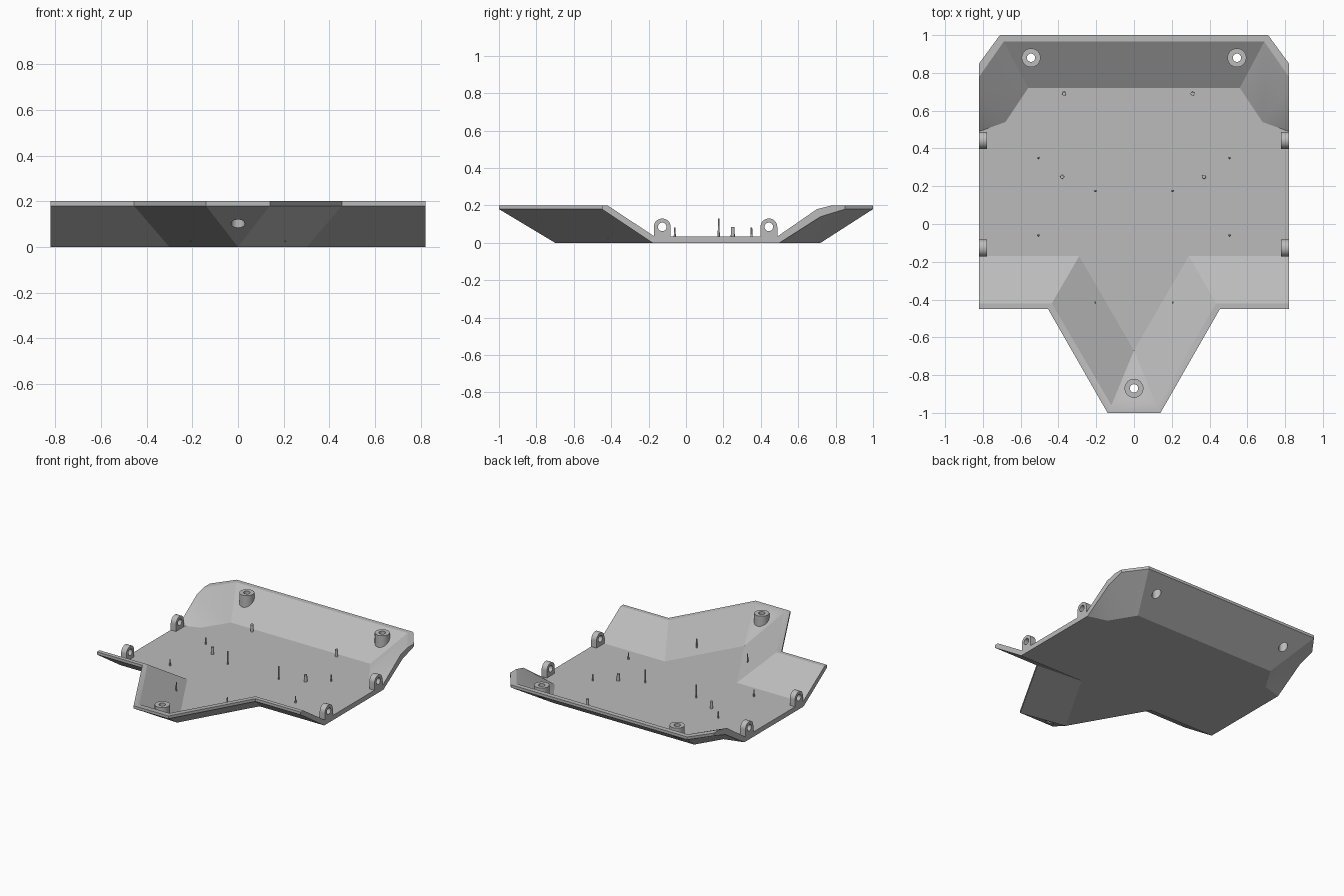
import bpy, bmesh, math
from mathutils import Matrix, Vector

cube = bpy.data.objects.get("Cube")
if cube:
    bpy.data.objects.remove(cube)

grey = bpy.data.materials.new("mid grey")
grey.use_nodes = True
grey.diffuse_color = (0.5, 0.5, 0.5, 1)
grey.node_tree.nodes["Principled BSDF"].inputs["Base Color"].default_value = grey.diffuse_color

RIM, LIP, FLOOR, HALF = 0.2, 0.18, 0.035, 0.82


def finish(name, bm):
    """Turn a bmesh into a grey object with sharp edges kept."""
    bmesh.ops.recalc_face_normals(bm, faces=bm.faces)
    mesh = bpy.data.meshes.new(name)
    bm.to_mesh(mesh)
    bm.free()
    mesh.materials.append(grey)
    obj = bpy.data.objects.new(name, mesh)
    bpy.context.collection.objects.link(obj)
    return obj


def select(obj):
    bpy.ops.object.select_all(action='DESELECT')
    obj.select_set(True)
    bpy.context.view_layer.objects.active = obj


def smooth(obj):
    select(obj)
    bpy.ops.object.shade_smooth_by_angle(angle=math.radians(30))


def cylinder(name, x, y, low, high, radius, top_radius=None, sides=32):
    bm = bmesh.new()
    bmesh.ops.create_cone(bm, cap_ends=True, segments=sides, radius1=radius,
                          radius2=top_radius or radius, depth=high - low,
                          matrix=Matrix.Translation((x, y, (low + high) / 2)))
    return finish(name, bm)


def cut(obj, cutter):
    cutter.hide_render = True
    mod = obj.modifiers.new("hole", 'BOOLEAN')
    mod.operation, mod.solver, mod.object = 'DIFFERENCE', 'EXACT', cutter
    select(obj)
    bpy.ops.object.modifier_apply(modifier=mod.name)


# Corners of one half of the pan: a to f and m on the floor, the rest on the rim
under = dict(a=(0, -.7), b=(.3, -.18), c=(HALF, -.18), d=(HALF, .5), e=(.68, .54),
             f=(.57, .72), m=(0, .72), n=(0, -1), g=(.14, -1), h=(.455, -.45),
             i=(HALF, -.45), j=(HALF, .72), k=(HALF, .85), l=(.71, 1), o=(0, 1))
upper = dict(a=(0, -.67), b=(.29, -.17), c=(HALF, -.17), d=(HALF, .49), e=(.68, .54),
             f=(.56, .72), m=(0, .72), n=(0, -.96), g=(.12, -.96), h=(.435, -.42),
             i=(HALF, -.42), j=(HALF, .7), k=(HALF, .78), l=(.69, .965), o=(0, .965))


def raise_points(points, floor, rim, shoulder):
    heights = {key: floor for key in "abcdefm"}
    heights["j"] = shoulder
    return {key: (x, y, heights.get(key, rim)) for key, (x, y) in points.items()}


lower = raise_points(under, 0, LIP, .14)
edge = raise_points(under, RIM, RIM, RIM)
inner = raise_points(upper, FLOOR, RIM, LIP)

faces = []
for level in (lower, inner):
    for panel in ("abcdefm", "bhic", "aghb", "ang", "dje", "ejklf", "flom"):
        faces.append([level[key] for key in panel])
# Lip and flat rim around the raised panels
for p, q in ("ng", "gh", "hi", "kl", "lo"):
    faces.append([lower[p], lower[q], edge[q], edge[p]])
    faces.append([edge[p], edge[q], inner[q], inner[p]])
# Flat side of the plate
faces.append([lower["i"], edge["i"]] + [inner[key] for key in "icdjk"]
             + [edge["k"]] + [lower[key] for key in "kjdc"])

bm = bmesh.new()
for points in faces:
    for side in (1, -1):
        bm.faces.new([bm.verts.new((side * x, y, z)) for x, y, z in points])
bmesh.ops.remove_doubles(bm, verts=bm.verts, dist=.0001)
bmesh.ops.dissolve_limit(bm, angle_limit=.01, verts=bm.verts, edges=bm.edges)
pan = finish("pan", bm)

# Screw bosses whose feet follow the sloping walls, with counterbored holes
for name, x, y in (("front_boss", 0, -.87), ("back_boss_left", .545, .88),
                   ("back_boss_right", -.545, .88)):
    boss = cylinder(name, x, y, 0, RIM - .003, .05)
    for vert in boss.data.vertices:
        if vert.co.z < .1:
            vert.co.z = .124 + .61 * (abs(vert.co.y) - .875)
    for radius, top in ((.03, .165), (.022, .3)):
        cutter = cylinder("hole_cutter", x, y, -.1, top, radius)
        cut(pan, cutter)
        cut(boss, cutter)
        bpy.data.objects.remove(cutter)
    smooth(boss)
smooth(pan)

# Round-topped lugs with a cross hole along both sides
LUG, HOLE_Z = .045, .085
for place, y in (("front", -.127), ("back", .443)):
    for word, side in (("left", 1), ("right", -1)):
        arc = [math.pi * step / 16 for step in range(17)]
        profile = [(y + LUG * math.cos(t), HOLE_Z + LUG * math.sin(t)) for t in arc]
        profile += [(y - LUG, FLOOR - .01), (y + LUG, FLOOR - .01)]
        bm = bmesh.new()
        face = bm.faces.new([bm.verts.new((side * HALF, py, pz)) for py, pz in profile])
        made = bmesh.ops.extrude_face_region(bm, geom=[face])["geom"]
        bmesh.ops.translate(bm, vec=Vector((-side * .042, 0, 0)),
                            verts=[v for v in made if isinstance(v, bmesh.types.BMVert)])
        if not any(f.normal.length and len(f.verts) > 4 and f is face for f in bm.faces):
            bm.faces.new(face.verts)
        lug = finish(f"{place}_lug_{word}", bm)
        cutter = cylinder("hole_cutter", 0, 0, -.1, .1, .023)
        cutter.data.transform(Matrix.Translation((side * .8, y, HOLE_Z))
                              @ Matrix.Rotation(math.pi / 2, 4, 'Y'))
        cut(lug, cutter)
        bpy.data.objects.remove(cutter)
        smooth(lug)

# Stand-off posts and thin locating pins
for x, y in ((-.37, .69), (.31, .69), (-.38, .25), (.37, .25)):
    smooth(cylinder("standoff_post", x, y, FLOOR - .01, .085, .011, .01, 16))
for side in (1, -1):
    for name, x, y, top in (("short_pin", .505, .35, .082), ("short_pin", .505, -.06, .082),
                            ("tall_pin", .205, .175, .13), ("tall_pin", .205, -.415, .13)):
        smooth(cylinder(name, side * x, y, FLOOR - .01, top, .006, .004, 12))
